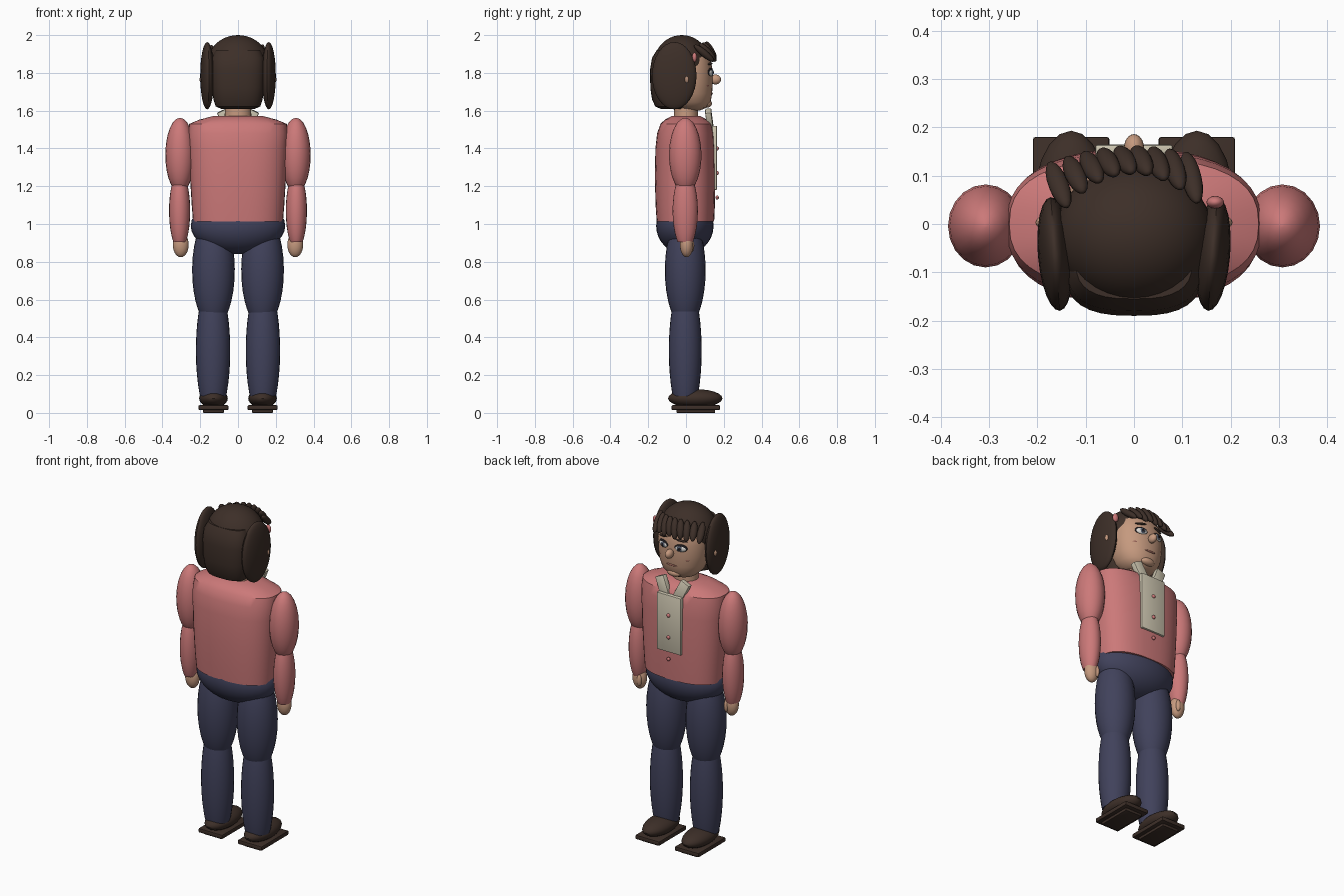
import bpy, bmesh, math
from mathutils import Vector, Matrix, Euler

if "Cube" in bpy.data.objects:
    bpy.data.objects.remove(bpy.data.objects["Cube"])


def material(name, rgb):
    m = bpy.data.materials.new(name)
    m.diffuse_color = (*rgb, 1)
    m.use_nodes = True
    m.node_tree.nodes["Principled BSDF"].inputs["Base Color"].default_value = m.diffuse_color
    return m


SKIN = material("skin", (0.56, 0.32, 0.21))
SHIRT = material("rose_shirt", (0.60, 0.19, 0.19))
JEANS = material("navy_trousers", (0.052, 0.054, 0.105))
HAIR = material("dark_brown", (0.046, 0.028, 0.021))
CREAM = material("cream", (0.62, 0.57, 0.44))
WHITE = material("eye_white", (0.72, 0.70, 0.66))
IRIS = material("iris_blue_grey", (0.10, 0.12, 0.17))
BLACK = material("near_black", (0.012, 0.010, 0.012))
BLUSH = material("lip_brown", (0.32, 0.13, 0.10))


def finish(name, bm, mat):
    bmesh.ops.recalc_face_normals(bm, faces=bm.faces)
    me = bpy.data.meshes.new(name)
    bm.to_mesh(me)
    bm.free()
    me.materials.append(mat)
    ob = bpy.data.objects.new(name, me)
    bpy.context.collection.objects.link(ob)
    return ob


def loft(name, rings, mat, n=28, p=2.0):
    """Stack of superellipse rings given as (z, cx, cy, rx, ry)."""
    bm = bmesh.new()
    prev = None
    for z, cx, cy, rx, ry in rings:
        ring = []
        for i in range(n):
            a = 2 * math.pi * i / n
            c, s = math.cos(a), math.sin(a)
            ring.append(bm.verts.new((cx + rx * math.copysign(abs(c) ** (2 / p), c),
                                      cy + ry * math.copysign(abs(s) ** (2 / p), s), z)))
        if prev:
            for i in range(n):
                j = (i + 1) % n
                bm.faces.new((prev[i], prev[j], ring[j], ring[i]))
        else:
            bm.faces.new(ring[::-1])
        prev = ring
    bm.faces.new(prev)
    return finish(name, bm, mat)


def barrel(name, x, z0, z1, zc, rx, ry, h, mat, n=20):
    """Limb segment: an ellipsoid of half height h, cut flat at z0 and z1."""
    rings = []
    for i in range(13):
        z = z0 + (z1 - z0) * (1 - math.cos(math.pi * i / 12)) / 2
        k = math.sqrt(max(0.002, 1 - ((z - zc) / h) ** 2))
        rings.append((z, x, -0.004, rx * k, ry * k))
    return loft(name, rings, mat, n)


def ellipsoid(name, loc, r, mat, rot=None, seg=20, rows=12):
    bm = bmesh.new()
    q = (rot or Euler((0, 0, 0))).to_matrix().to_4x4()
    bmesh.ops.create_uvsphere(bm, u_segments=seg, v_segments=rows, radius=1,
                              matrix=Matrix.Translation(loc) @ q @ Matrix.Diagonal((*r, 1)))
    return finish(name, bm, mat)


def box(name, loc, size, mat, rot=(0, 0, 0), bevel=0.005):
    bm = bmesh.new()
    bmesh.ops.create_cube(bm, size=1, matrix=Matrix.Diagonal((*size, 1)))
    bmesh.ops.bevel(bm, geom=bm.edges[:], offset=bevel, segments=2, affect='EDGES', profile=0.5)
    bm.transform(Matrix.Translation(loc) @ Euler(rot).to_matrix().to_4x4())
    return finish(name, bm, mat)


# Torso and hips
loft("shirt_body", [
    (1.012, 0, -0.003, 0.238, 0.152), (1.10, 0, -0.004, 0.245, 0.157),
    (1.25, 0, -0.005, 0.254, 0.160), (1.40, 0, -0.005, 0.261, 0.157),
    (1.48, 0, -0.003, 0.264, 0.150), (1.53, 0, 0, 0.258, 0.135),
    (1.552, 0, 0, 0.205, 0.112), (1.572, 0, 0, 0.13, 0.075)], SHIRT, 40, 2.5)
ellipsoid("hips", (0, -0.006, 0.99), (0.25, 0.152, 0.15), JEANS, seg=32, rows=16)

# Shirt placket and buttons
box("placket", (0, 0.151, 1.35), (0.16, 0.026, 0.34), CREAM)
for k, z in enumerate((1.40, 1.27, 1.14)):
    ellipsoid(f"button_{k}", (0, 0.165, z), (0.011, 0.009, 0.011), SHIRT, seg=12, rows=8)

# Limbs, shoes and collar flaps on both sides
for side, s in (("right", -1), ("left", 1)):
    barrel("upper_arm_" + side, s * 0.307, 1.19, 1.562, 1.365, 0.078, 0.086, 0.197, SHIRT)
    barrel("forearm_" + side, s * 0.309, 0.905, 1.225, 1.07, 0.056, 0.067, 0.205, SHIRT)
    ellipsoid("hand_" + side, (s * 0.303, 0.003, 0.89), (0.042, 0.035, 0.066), SKIN)
    ellipsoid("thumb_" + side, (s * 0.287, 0.03, 0.885), (0.014, 0.014, 0.035), SKIN, seg=12, rows=8)
    barrel("thigh_" + side, s * 0.130, 0.525, 1.0, 0.755, 0.113, 0.108, 0.30, JEANS, 24)
    barrel("shin_" + side, s * 0.132, 0.09, 0.54, 0.33, 0.091, 0.087, 0.37, JEANS, 24)
    ellipsoid("shoe_upper_" + side, (s * 0.13, 0.049, 0.077), (0.076, 0.144, 0.049), HAIR)
    box("shoe_sole_" + side, (s * 0.13, 0.052, 0.028), (0.158, 0.256, 0.025), HAIR)
    box("shoe_tread_" + side, (s * 0.13, 0.052, 0.010), (0.11, 0.205, 0.020), HAIR, bevel=0.004)
    box("collar_flap_" + side, (s * 0.061, 0.124, 1.55), (0.06, 0.032, 0.112), CREAM,
        rot=(math.radians(7), s * math.radians(25), 0))

# Neck and head
loft("neck", [(1.55, 0, 0, 0.072, 0.064), (1.66, 0, 0, 0.066, 0.062)], SKIN, 24)
loft("head", [
    (1.602, 0, 0.03, 0.045, 0.045), (1.615, 0, 0.03, 0.085, 0.078),
    (1.645, 0, 0.022, 0.115, 0.108), (1.69, 0, 0.018, 0.135, 0.120),
    (1.75, 0, 0.015, 0.145, 0.127), (1.82, 0, 0.013, 0.147, 0.127),
    (1.88, 0, 0.010, 0.138, 0.118), (1.93, 0, 0.005, 0.11, 0.09),
    (1.96, 0, 0, 0.06, 0.05)], SKIN, 36, 2.15)
ellipsoid("nose", (0, 0.156, 1.765), (0.021, 0.030, 0.026), SKIN)
ellipsoid("chin", (0, 0.112, 1.638), (0.045, 0.025, 0.022), SKIN)
ellipsoid("mouth", (0, 0.133, 1.692), (0.036, 0.009, 0.007), BLUSH)

# Eyes, brows, cheeks and ears
for side, s in (("right", -1), ("left", 1)):
    turn = Euler((0, 0, -s * 0.30))
    ellipsoid("eye_outline_" + side, (s * 0.057, 0.128, 1.804), (0.037, 0.010, 0.023), BLACK, turn)
    ellipsoid("eye_white_" + side, (s * 0.057, 0.131, 1.801), (0.032, 0.011, 0.018), WHITE, turn)
    ellipsoid("iris_" + side, (s * 0.055, 0.139, 1.802), (0.016, 0.006, 0.016), IRIS, turn)
    ellipsoid("pupil_" + side, (s * 0.055, 0.143, 1.802), (0.008, 0.005, 0.009), BLACK, turn)
    ellipsoid("brow_" + side, (s * 0.06, 0.128, 1.848), (0.034, 0.008, 0.006), HAIR,
              Euler((0, s * 0.12, -s * 0.3)))
    ellipsoid("cheek_" + side, (s * 0.088, 0.111, 1.733), (0.019, 0.006, 0.008), BLUSH,
              Euler((0, 0, -s * 0.6)))
    ellipsoid("ear_" + side, (s * 0.172, 0.003, 1.765), (0.032, 0.017, 0.028), SKIN)
    # Hair hanging over each side of the head
    ellipsoid("side_hair_" + side, (s * 0.163, -0.062, 1.785), (0.036, 0.118, 0.178), HAIR,
              Euler((0, 0, -s * 0.08)), 24, 16)

# Hair crown and back
ellipsoid("hair_crown", (0, -0.022, 1.85), (0.163, 0.148, 0.15), HAIR, seg=32, rows=20)
loft("back_hair", [
    (1.608, 0, -0.075, 0.085, 0.055), (1.622, 0, -0.085, 0.118, 0.078),
    (1.66, 0, -0.092, 0.130, 0.088), (1.72, 0, -0.095, 0.138, 0.094),
    (1.82, 0, -0.095, 0.142, 0.095), (1.88, 0, -0.09, 0.138, 0.090),
    (1.92, 0, -0.08, 0.120, 0.075)], HAIR, 32, 2.7)

# Fringe strands swept forward and to one side
for i in range(9):
    bx = -0.14 + 0.27 * i / 8
    tx = -0.172 + 0.28 * i / 8
    base = Vector((bx, 0.11 - 3.6 * bx * bx, 1.96 - 1.0 * bx * bx))
    tip = Vector((tx, 0.155 - 1.1 * tx * tx, 1.865 + 0.008 * (i % 2)))
    d = tip - base
    ellipsoid(f"fringe_{i}", (base + tip) / 2, (0.021, 0.019, d.length * 0.56), HAIR,
              d.to_track_quat('Z', 'Y').to_euler(), 14, 10)

# Hair clip
ellipsoid("hair_clip", (0.168, 0.045, 1.882), (0.018, 0.013, 0.025), SHIRT)

# Smooth shading with crisp edges
for ob in bpy.context.collection.objects:
    ob.select_set(True)
    bpy.context.view_layer.objects.active = ob
bpy.ops.object.shade_smooth_by_angle(angle=math.radians(35))
